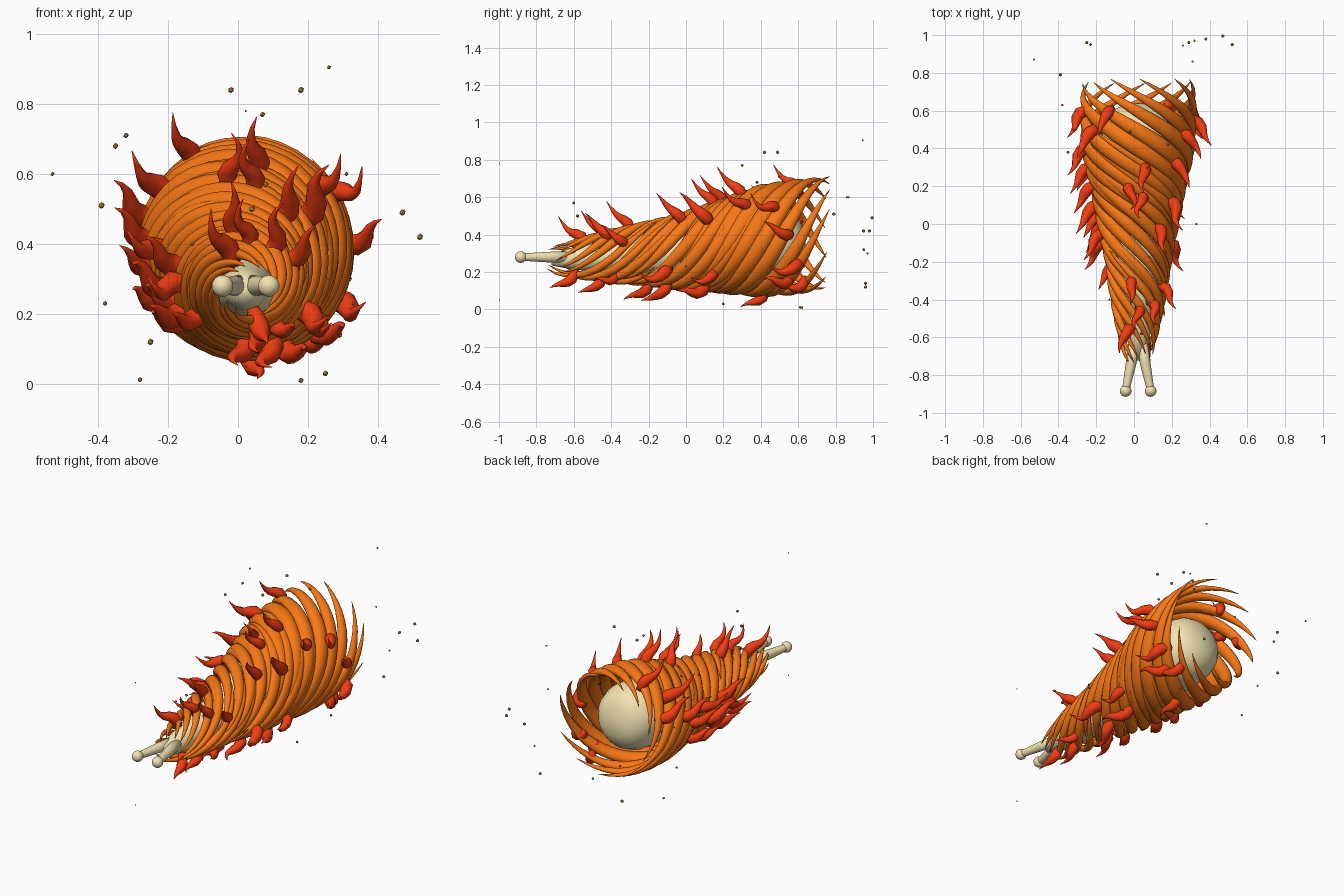
import bpy, bmesh, math, random
from mathutils import Vector

if "Cube" in bpy.data.objects:
    bpy.data.objects.remove(bpy.data.objects["Cube"])

random.seed(4)

def mat(name, c):
    m = bpy.data.materials.new(name)
    m.diffuse_color = (*c, 1)
    m.use_nodes = True
    m.node_tree.nodes["Principled BSDF"].inputs["Base Color"].default_value = m.diffuse_color
    return m

CREAM = mat("bone", (0.90, 0.77, 0.45))
ORANGE = mat("orange", (0.95, 0.19, 0.008))
RED = mat("red", (0.88, 0.045, 0.006))
GOLD = mat("gold", (0.60, 0.33, 0.06))
PINK = mat("magenta", (0.6, 0.02, 0.4))

def interp(table, y):
    if y <= table[0][0]:
        return table[0][1]
    for (a, va), (b, vb) in zip(table, table[1:]):
        if y <= b:
            return va + (vb - va) * (y - a) / (b - a)
    return table[-1][1]

# outer envelope radius and axis height along the length
RAD = [(-.75, .06), (-.7, .087), (-.4, .147), (0, .218), (.4, .295), (.6, .312), (.77, .31)]
AXZ = [(-.75, .265), (-.7, .265), (-.4, .285), (0, .31), (.4, .367), (.6, .388), (.77, .415)]
CX = .022

def radial(th):
    return Vector((math.cos(th), 0, math.sin(th)))

def on_shell(y, th, r):
    return Vector((CX, y, interp(AXZ, y))) + radial(th) * r

def tube(bm, pts, normals, sizes, n):
    """Sweep an ellipse (a along the normal, b across) along the points."""
    rings = []
    for i, p in enumerate(pts):
        t = (pts[min(i + 1, len(pts) - 1)] - pts[max(i - 1, 0)]).normalized()
        u = normals[i] - t * normals[i].dot(t)
        u.normalize()
        v = t.cross(u)
        a, b = sizes[i]
        rings.append([bm.verts.new(p + u * a * math.cos(k * math.tau / n) + v * b * math.sin(k * math.tau / n))
                      for k in range(n)])
    for r, s in zip(rings, rings[1:]):
        for k in range(n):
            bm.faces.new((r[k], r[(k + 1) % n], s[(k + 1) % n], s[k]))
    bm.faces.new(rings[0][::-1])
    bm.faces.new(rings[-1])

def finish(bm, name, m, smooth=True):
    bmesh.ops.recalc_face_normals(bm, faces=bm.faces[:])
    me = bpy.data.meshes.new(name)
    bm.to_mesh(me)
    bm.free()
    for p in me.polygons:
        p.use_smooth = smooth
    me.materials.append(m)
    ob = bpy.data.objects.new(name, me)
    bpy.context.collection.objects.link(ob)
    return ob

# tapered core with a rounded back end
core = [(-.72, .03), (-.6, .06), (-.3, .098), (0, .138), (.3, .178), (.42, .19), (.5, .188),
        (.56, .168), (.6, .135), (.625, .085), (.635, .03), (.637, .002)]
bm = bmesh.new()
tube(bm, [Vector((CX, y, interp(AXZ, y))) for y, r in core],
     [Vector((0, 0, 1))] * len(core), [(r, r) for y, r in core], 28)
finish(bm, "core_body", CREAM)

# two splayed handles with round knobs
for side, name in ((-1, "left_handle"), (1, "right_handle")):
    bm = bmesh.new()
    a, b = Vector((CX + side * .01, -.6, .28)), Vector((.022 + side * .066, -.88, .28))
    ps = [a, a.lerp(b, .5), a.lerp(b, .9), b]
    tube(bm, ps, [Vector((0, 0, 1))] * 4, [(.034, .034), (.028, .028), (.021, .021), (.021, .021)], 16)
    s = bmesh.ops.create_uvsphere(bm, u_segments=18, v_segments=12, radius=.031)
    bmesh.ops.translate(bm, verts=s["verts"], vec=b + Vector((0, -.004, 0)))
    finish(bm, name, CREAM)

# spiralling flame strands in three overlapping layers
TWIST, STEPS = 5.9, 28
layers = [("front_strands", -.74, -.08, 11), ("middle_strands", -.42, .4, 11), ("rear_strands", -.02, .77, 11)]
for li, (name, y0, y1, count) in enumerate(layers):
    bm = bmesh.new()
    for k in range(count):
        s = y0 + random.uniform(-.02, .09)
        e = y1 + (random.uniform(-.03, 0) if li == 2 else random.uniform(-.1, .12))
        off = k * math.tau / count + li * .2 + random.uniform(-.07, .07)
        pts, nor, siz = [], [], []
        for i in range(STEPS + 1):
            t = i / STEPS
            y = s + (e - s) * t
            R = interp(RAD, y)
            w = max(math.sin(math.pi * t ** .85), 0) ** .9
            a, b = .031 * w * (R / .25) ** .7 + .001, .155 * R * w + .001
            th = off + TWIST * y
            pts.append(on_shell(y, th, R - .028 * min(1, R / .2) + .014 * t ** 4))
            nor.append(radial(th))
            siz.append((a, b))
        tube(bm, pts, nor, siz, 12)
    finish(bm, name, ORANGE)

# curved red flame horns: (position along length, angle round the axis)
horns = [(.6, 122), (.2, 97), (.3, 85), (.15, 88), (-.3, 100), (-.45, 92), (-.02, 60), (.12, 45),
         (.33, 42), (.48, 30), (-.33, 30), (-.42, 60), (.55, 5), (.6, -32), (.55, -45), (.63, -55),
         (.42, -85), (.1, -60), (.15, -40), (-.1, -75), (-.2, -95), (-.45, -80), (-.6, -70), (-.38, -50),
         (-.1, -35), (.5, 145), (.6, 160), (.4, 168), (.3, 182), (.2, 172), (.1, 187), (.05, 197),
         (0, 208), (.3, 202), (.15, 214), (-.1, 190), (-.22, 215), (-.05, 168), (-.55, 120)]
F, UP = Vector((0, -1, 0)), Vector((0, 0, 1))
# each step: outward, forward, upward, radius
shape = [(-.04, -.01, 0, .02), (-.01, .0, 0, .029), (.018, .012, 0, .032), (.038, .038, 0, .028),
         (.048, .065, .006, .021), (.058, .09, .02, .014), (.074, .115, .038, .007), (.092, .138, .055, .001)]
bm = bmesh.new()
for y, deg in horns:
    th = math.radians(deg)
    o = radial(th)
    base = on_shell(y, th, interp(RAD, y) - .008)
    k = random.uniform(.88, 1.12) * (.88 if y < -.3 else 1)
    up = UP * (.35 if deg < -60 or deg > 230 else 1)
    sway = radial(th + math.pi / 2) * random.uniform(-.025, .025)
    side = o.cross(F)
    tube(bm, [base + (o * a + F * f + up * u + sway * math.sin(i * .9)) * k
              for i, (a, f, u, r) in enumerate(shape)],
         [side] * len(shape), [(r * k, r * k) for a, f, u, r in shape], 9)
finish(bm, "flame_horns", RED)

# loose embers
embers = [(-.53, .87, .6), (.52, .95, .42), (.26, .945, .905), (.47, .995, .49), (.32, .97, .3), (.38, .98, .42),
          (.29, .96, .14), (-.25, .96, .12), (-.23, .95, .32), (-.39, .79, .51), (-.38, .63, .23), (-.35, .38, .68),
          (-.28, .61, .012), (.18, .42, .84), (-.02, .49, .84), (.07, .3, .77), (-.32, .5, .71), (.31, .86, .6),
          (.33, .0, .23), (.25, .2, .03), (.18, .62, .01), (.04, -.58, .5), (.08, -.6, .57), (-.13, -.4, .4)]
bm = bmesh.new()
for p in embers:
    v = bmesh.ops.create_icosphere(bm, subdivisions=1, radius=random.uniform(.006, .01))["verts"]
    bmesh.ops.translate(bm, verts=v, vec=p)
finish(bm, "embers", GOLD, False)

# two tiny sparks ahead of the handles
bm = bmesh.new()
for z in (.05, .78):
    v = bmesh.ops.create_cube(bm, size=.005)["verts"]
    bmesh.ops.translate(bm, verts=v, vec=(.022, -.997, z))
finish(bm, "front_sparks", PINK, False)
